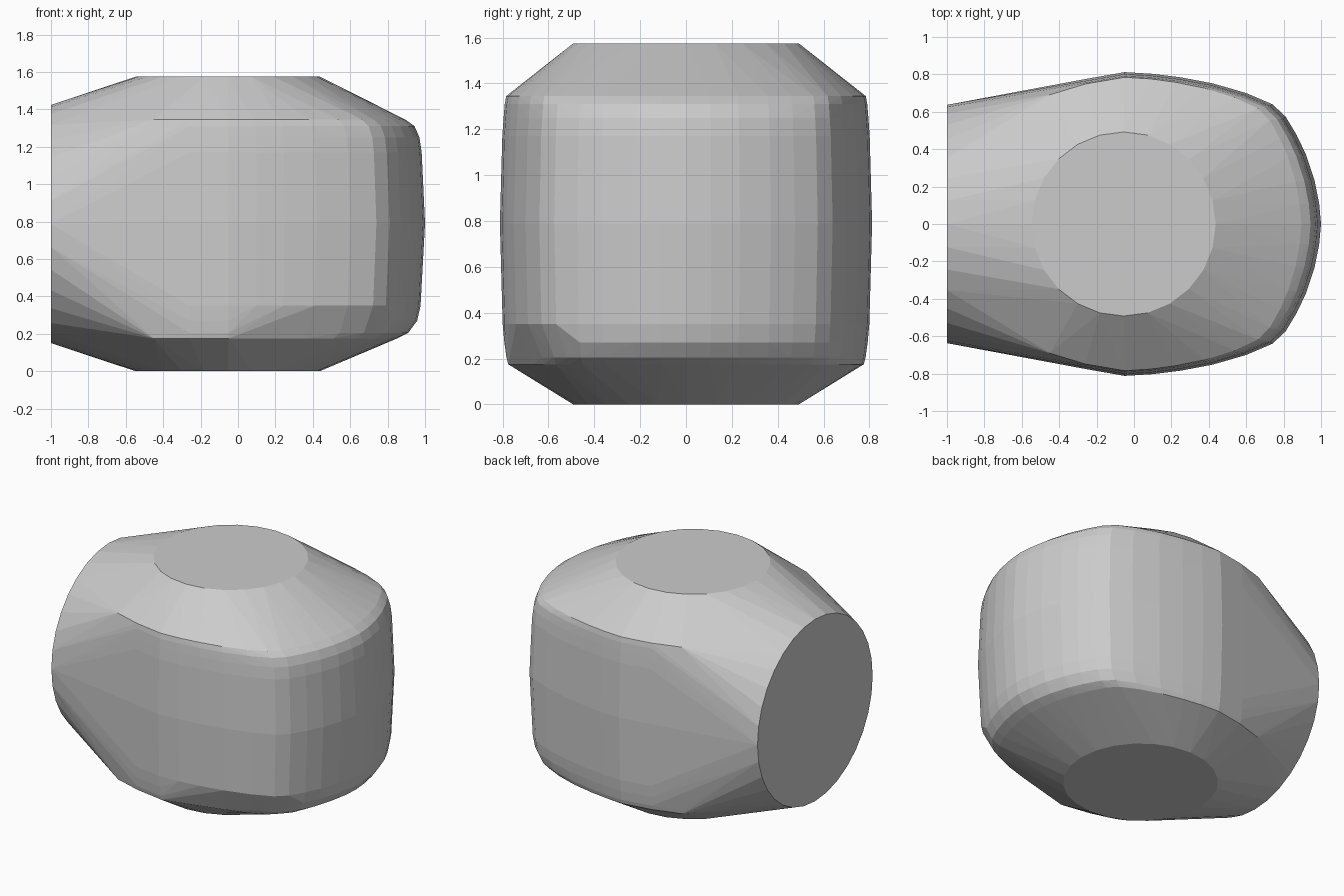
import bpy, bmesh, math

if "Cube" in bpy.data.objects:
    bpy.data.objects.remove(bpy.data.objects["Cube"])

MID = 0.787   # height of the open collar's axis
points = []

# top and bottom flat discs
def circle(n, r):
    return [(r * math.cos(2 * math.pi * i / n), r * math.sin(2 * math.pi * i / n)) for i in range(n)]

for z in (0.0, 1.575):
    points += [(-0.055 + a, b, z) for a, b in circle(24, 0.492)]

# round flat end facing -x
points += [(-1.0, a, MID + b) for a, b in circle(32, 0.637)]

# body: half outline seen from above, full-size at mid height
outline = [(-0.45, 0.715), (-0.26, 0.775), (-0.05, 0.812), (0.1, 0.803), (0.25, 0.784), (0.42, 0.752),
           (0.6, 0.70), (0.74, 0.64), (0.81, 0.575), (0.87, 0.475), (0.92, 0.37),
           (0.965, 0.235), (0.99, 0.11), (1.0, 0.0)]
# stacked rings: height, x scale, y scale
rings = [(0.175, 0.85, 0.955), (0.205, 0.91, 0.965), (0.27, 0.958, 0.976), (0.35, 0.976, 0.985),
         (0.79, 1.0, 1.0), (1.17, 0.982, 0.987), (1.25, 0.97, 0.98),
         (1.31, 0.944, 0.974), (1.345, 0.895, 0.966)]
for z, sx, sy in rings:
    for x, y in outline:
        px = x * sx if x > 0 else x
        for side in (-1, 1):
            py = side * y * sy
            # bevelled lower edge on the front near corner
            if side < 0 and z < 0.3 and 0.05 < x < 0.85:
                py *= 0.93
            points.append((px, py, z))

# wrap everything in one convex shell
bm = bmesh.new()
for p in points:
    bm.verts.new(p)
res = bmesh.ops.convex_hull(bm, input=bm.verts)
loose = [v for v in bm.verts if not v.link_faces]
bmesh.ops.delete(bm, geom=loose, context='VERTS')
bmesh.ops.dissolve_limit(bm, angle_limit=math.radians(0.5), verts=bm.verts, edges=bm.edges)
bmesh.ops.recalc_face_normals(bm, faces=bm.faces)
mesh = bpy.data.meshes.new("faceted_body")
bm.to_mesh(mesh)
bm.free()
body = bpy.data.objects.new("faceted_body", mesh)
bpy.context.collection.objects.link(body)
